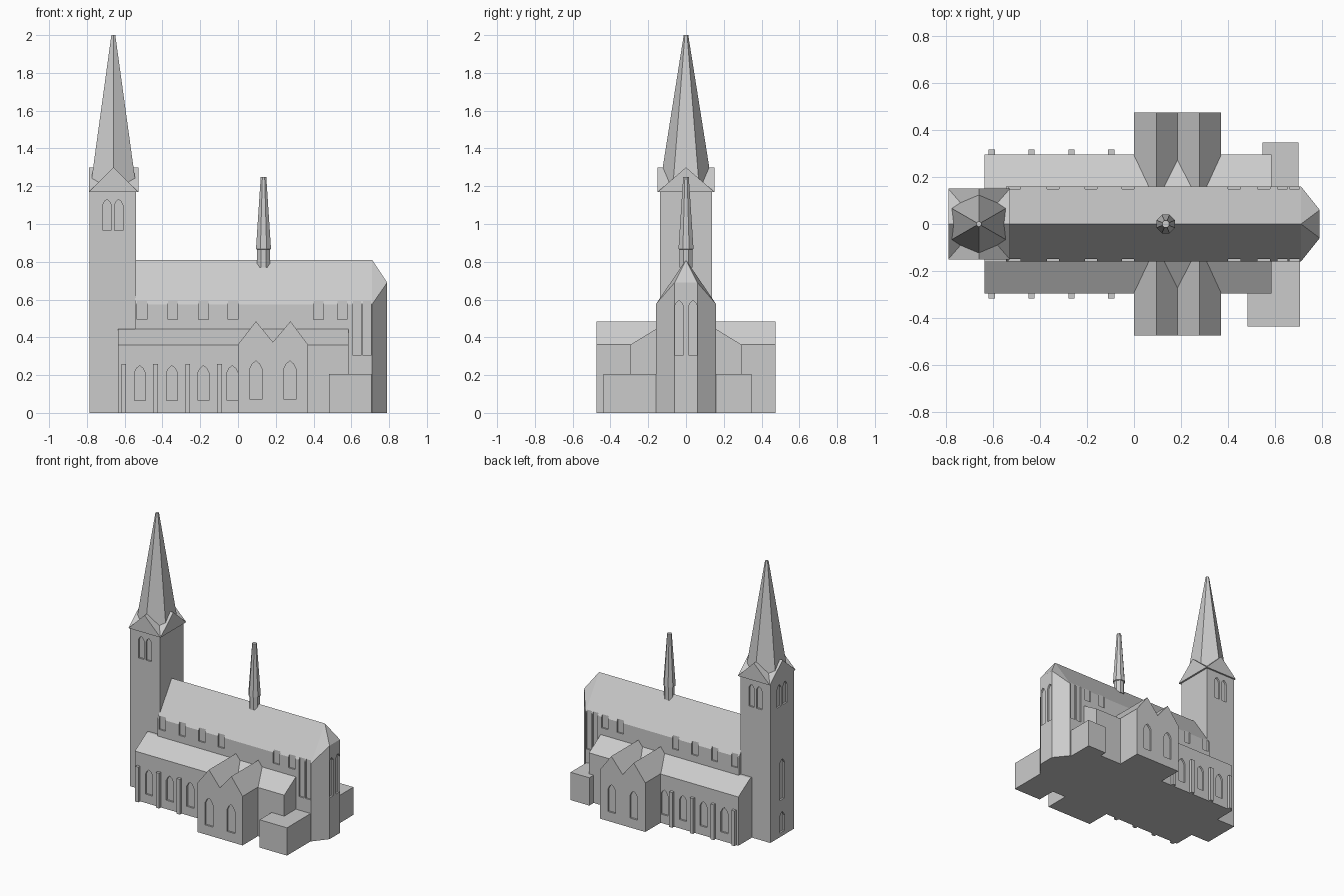
import bpy, bmesh, math

if "Cube" in bpy.data.objects:
    bpy.data.objects.remove(bpy.data.objects["Cube"])

stone = bpy.data.materials.new("grey stone")
stone.diffuse_color = (0.6, 0.6, 0.6, 1)
stone.use_nodes = True
stone.node_tree.nodes["Principled BSDF"].inputs["Base Color"].default_value = stone.diffuse_color


def finish(name, bm):
    bmesh.ops.recalc_face_normals(bm, faces=bm.faces)
    me = bpy.data.meshes.new(name)
    bm.to_mesh(me)
    bm.free()
    me.materials.append(stone)
    ob = bpy.data.objects.new(name, me)
    bpy.context.collection.objects.link(ob)
    return ob


def add_prism(bm, pts, axis, a, b):
    """Extrude a profile: axis x uses (y, z) points, axis y uses (x, z) points."""
    place = (lambda p, t: (t, p[0], p[1])) if axis == 'x' else (lambda p, t: (p[0], t, p[1]))
    r0 = [bm.verts.new(place(p, a)) for p in pts]
    r1 = [bm.verts.new(place(p, b)) for p in pts]
    n = len(pts)
    bm.faces.new(r0)
    bm.faces.new(r1[::-1])
    for i in range(n):
        bm.faces.new((r0[i], r0[(i + 1) % n], r1[(i + 1) % n], r1[i]))


def prism(name, *parts):
    bm = bmesh.new()
    for p in parts:
        add_prism(bm, *p)
    return finish(name, bm)


def rect(x0, x1, z0, z1):
    return [(x0, z0), (x1, z0), (x1, z1), (x0, z1)]


def lancet(c, w, z0, z1):
    """Pointed window outline."""
    h, s = w / 2, z1 - w * 0.65
    return [(c - h, z0), (c + h, z0), (c + h, s), (c + h * 0.6, z1 - w * 0.25),
            (c, z1), (c - h * 0.6, z1 - w * 0.25), (c - h, s)]


def carve(ob, cuts):
    """Recess the given prisms into an object."""
    cutter = prism("cutter", *cuts)
    cutter.hide_render = True
    m = ob.modifiers.new("recess", 'BOOLEAN')
    m.operation, m.solver, m.object = 'DIFFERENCE', 'EXACT', cutter
    dg = bpy.context.evaluated_depsgraph_get()
    me = bpy.data.meshes.new_from_object(ob.evaluated_get(dg))
    ob.modifiers.clear()
    ob.data = me
    bpy.data.objects.remove(cutter)


def both_sides(shapes, wall, depth=0.013):
    """Cuts into the front and back walls at y = -wall and +wall."""
    return [(s, 'y', k * (wall - depth), k * (wall + 0.03)) for s in shapes for k in (-1, 1)]


def spire(name, sides, cx, rings, turn):
    bm = bmesh.new()
    loops = []
    for r, z in rings:
        loops.append([bm.verts.new((cx + r * math.cos(turn + i * math.tau / sides),
                                    r * math.sin(turn + i * math.tau / sides), z))
                      for i in range(sides)])
    bm.faces.new(loops[0])
    bm.faces.new(loops[-1])
    for a, b in zip(loops, loops[1:]):
        for i in range(sides):
            j = (i + 1) % sides
            bm.faces.new((a[i], a[j], b[j], b[i]))
    return finish(name, bm)


# nave with three-sided apse, as a convex hull
bm = bmesh.new()
for s in (-1, 1):
    for x, y, z in ((-0.545, 0.16, 0), (-0.545, 0.16, 0.575), (0.71, 0.16, 0),
                    (0.71, 0.16, 0.575), (0.79, 0.06, 0), (0.79, 0.06, 0.69)):
        bm.verts.new((x, s * y, z))
bm.verts.new((-0.545, 0, 0.81))
bm.verts.new((0.71, 0, 0.81))
bmesh.ops.convex_hull(bm, input=bm.verts)
bmesh.ops.dissolve_limit(bm, angle_limit=0.01, verts=bm.verts, edges=bm.edges)
nave = finish("nave", bm)
clerestory = [rect(c - 0.026, c + 0.026, 0.495, 0.66)
              for c in (-0.508, -0.345, -0.183, -0.026, 0.426, 0.552)]
choir = [rect(0.61, 0.652, 0.305, 0.66), rect(0.662, 0.703, 0.305, 0.66)]
apse = [(lancet(k * 0.037, 0.044, 0.305, 0.595), 'x', 0.777, 0.83) for k in (-1, 1)]
carve(nave, both_sides(clerestory + choir, 0.16, 0.011) + apse)

# side aisles with lean-to roofs
half = [(0.296, 0), (0.296, 0.36), (0.157, 0.445)]
aisles = prism("aisles", (half + [(-y, z) for y, z in half[::-1]], 'x', -0.635, 0.585))
carve(aisles, both_sides([lancet(c, 0.058, 0.065, 0.25)
                          for c in (-0.52, -0.35, -0.183, -0.03)], 0.296))

# buttresses
prism("buttresses", *[(rect(c - 0.013, c + 0.013, 0, 0.26), 'y', k * 0.28, k * 0.317)
                      for c in (-0.605, -0.436, -0.266, -0.097) for k in (-1, 1)])

# double-gabled transepts
transept = prism("transepts", ([(0, 0), (0.37, 0), (0.37, 0.362), (0.278, 0.485),
                                (0.185, 0.375), (0.095, 0.485), (0, 0.362)],
                               'y', -0.475, 0.475))
carve(transept, both_sides([lancet(c, 0.063, 0.07, 0.275) for c in (0.095, 0.275)], 0.475))

# low annexes beside the choir
prism("south_annex", (rect(0.482, 0.706, 0, 0.205), 'y', -0.437, -0.12))
prism("north_annex", (rect(0.547, 0.70, 0, 0.205), 'y', 0.12, 0.347))

# west tower with belfry windows, west window and door
TX = -0.663
tower = prism("tower", (rect(-0.785, -0.541, 0, 1.175), 'y', -0.138, 0.138))
belfry = [lancet(TX + k * 0.031, 0.044, 0.965, 1.13) for k in (-1, 1)]
west = [lancet(k * 0.034, 0.046, 0.965, 1.13) for k in (-1, 1)]
west += [lancet(0, 0.06, 0.27, 0.57), lancet(0, 0.06, 0.03, 0.18)]
carve(tower, both_sides(belfry, 0.138) + [(s, 'x', -0.82, -0.772) for s in west])

# crossing gables at the foot of the spire
prism("gable_roof_x", ([(-0.15, 1.17), (0.15, 1.17), (0, 1.30)], 'x', -0.79, -0.528))
prism("gable_roof_y", ([(-0.79, 1.17), (-0.528, 1.17), (-0.659, 1.30)], 'y', -0.15, 0.15))

# six-sided tower spire and eight-sided ridge turret
spire("tower_spire", 6, -0.66, [(0.139, 1.2), (0.012, 2.0)], math.pi / 2)
spire("ridge_turret", 8, 0.135,
      [(0.036, 0.77), (0.036, 0.865), (0.043, 0.868), (0.016, 1.25)], math.pi / 8)
